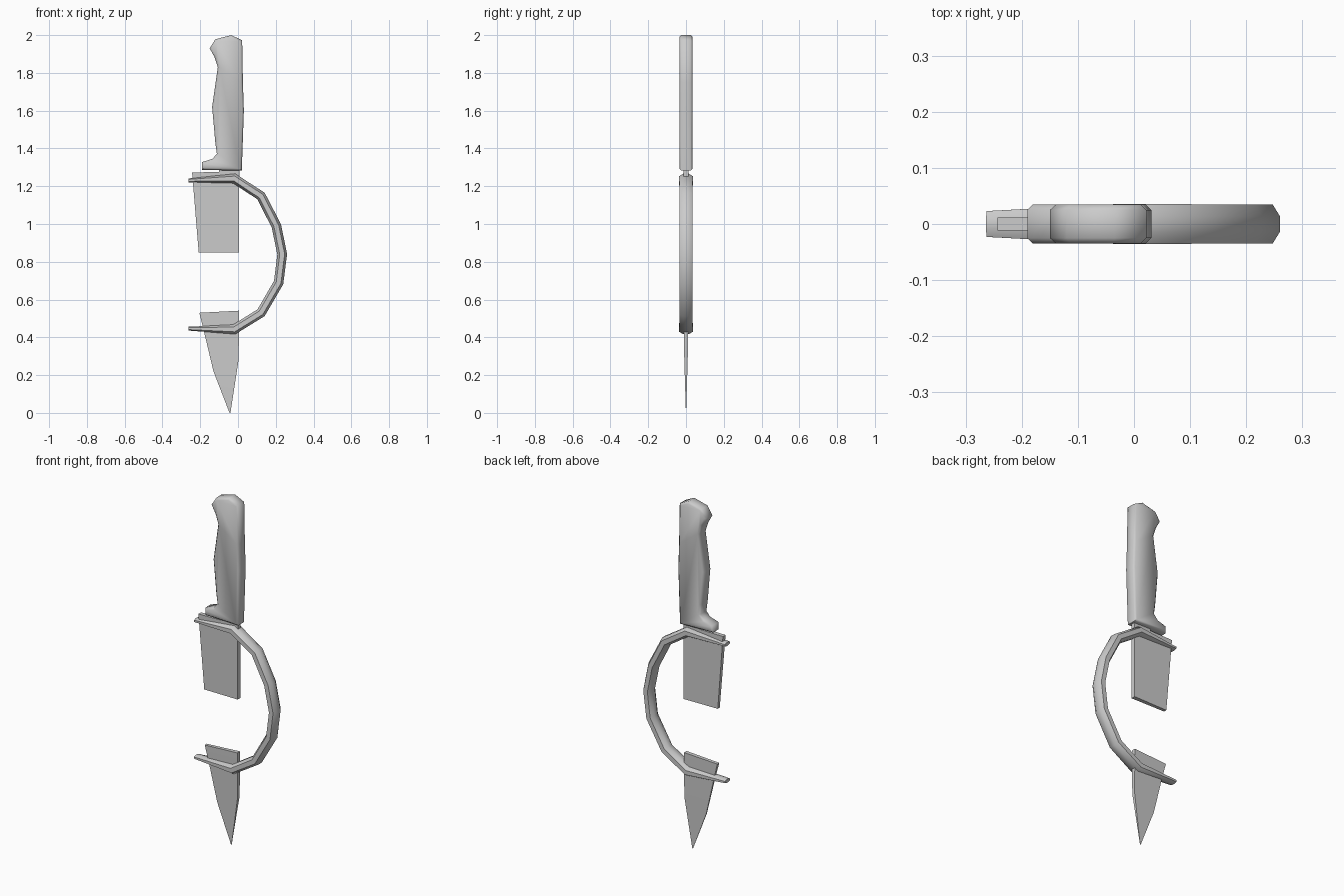
import bpy, bmesh, math
from mathutils import Vector

if "Cube" in bpy.data.objects:
    bpy.data.objects.remove(bpy.data.objects["Cube"])


def finish(name, bm, angle=35):
    bmesh.ops.recalc_face_normals(bm, faces=bm.faces)
    me = bpy.data.meshes.new(name)
    bm.to_mesh(me)
    bm.free()
    ob = bpy.data.objects.new(name, me)
    bpy.context.collection.objects.link(ob)
    bpy.ops.object.select_all(action='DESELECT')
    ob.select_set(True)
    bpy.context.view_layer.objects.active = ob
    bpy.ops.object.shade_smooth_by_angle(angle=math.radians(angle))
    return ob


def loft(name, rings, angle=35):
    """Skin a list of equally sized point rings and cap both ends."""
    bm = bmesh.new()
    vs = [[bm.verts.new(p) for p in r] for r in rings]
    n = len(vs[0])
    for a, b in zip(vs, vs[1:]):
        for i in range(n):
            j = (i + 1) % n
            bm.faces.new((a[i], a[j], b[j], b[i]))
    bm.faces.new(vs[0])
    bm.faces.new(vs[-1])
    return finish(name, bm, angle)


def blade(name, rows):
    """Rows: z left, z right, x left, x right, half edge thickness, half spine thickness."""
    return loft(name, [[(xl, -e, zl), (xr, -s, zr), (xr, s, zr), (xl, e, zl)]
                       for zl, zr, xl, xr, e, s in rows])


# Handle: extruded outline with softened rim
outline = [(-.15, 1.93), (-.12, 1.978), (-.035, 2.0), (.022, 1.972), (.026, 1.75),
           (.031, 1.6), (.02, 1.282), (-.19, 1.287), (-.19, 1.328), (-.135, 1.345),
           (-.112, 1.372), (-.12, 1.43), (-.137, 1.62), (-.107, 1.83), (-.125, 1.885)]
bm = bmesh.new()
cap = bm.faces.new([bm.verts.new((x, -.035, z)) for x, z in outline])
ext = bmesh.ops.extrude_face_region(bm, geom=[cap], use_keep_orig=True)
bmesh.ops.translate(bm, vec=(0, .07, 0),
                    verts=[v for v in ext['geom'] if isinstance(v, bmesh.types.BMVert)])
bmesh.ops.recalc_face_normals(bm, faces=bm.faces)
rim = [e for e in bm.edges if abs(e.verts[0].co.y - e.verts[1].co.y) < .001]
bmesh.ops.bevel(bm, geom=rim, offset=.01, segments=1, profile=.5, affect='EDGES')
finish("handle", bm, 50)

# Neck between handle and blade
blade("neck", [(1.29, 1.29, -.1, .008, .012, .012), (1.24, 1.24, -.1, .008, .012, .012)])

# Upper blade stub
blade("upper_blade", [(1.273, 1.277, -.243, .006, .012, .012),
                      (.848, .848, -.208, .006, .009, .012)])

# Lower blade narrowing to the point
blade("blade_tip", [(.53, .541, -.205, .004, .009, .012),
                    (.43, .43, -.18, .005, .006, .012),
                    (.22, .28, -.13, .003, .003, .009),
                    (0, 0, -.045, -.04, .0005, .0005)])

# Curved hand guard with tapered prongs: x, z, half thickness, half width
path = [(-.263, 1.231, .01, .023), (-.02, 1.241, .026, .036), (.122, 1.148, .026, .035),
        (.203, .99, .026, .035), (.234, .84, .026, .035), (.215, .69, .026, .035),
        (.122, .53, .026, .035), (-.02, .442, .026, .036), (-.263, .446, .01, .023)]
pts = [Vector((x, 0, z)) for x, z, _, _ in path]
rings = []
for i, (x, z, t, w) in enumerate(path):
    d = (pts[min(i + 1, len(pts) - 1)] - pts[max(i - 1, 0)]).normalized()
    nrm = Vector((-d.z, 0, d.x))
    # flat-sided octagon section
    sec = [(1, .4), (.5, 1), (-.5, 1), (-1, .4), (-1, -.4), (-.5, -1), (.5, -1), (1, -.4)]
    rings.append([pts[i] + nrm * (a * t) + Vector((0, b * w, 0)) for a, b in sec])
loft("hand_guard", rings, 50)
